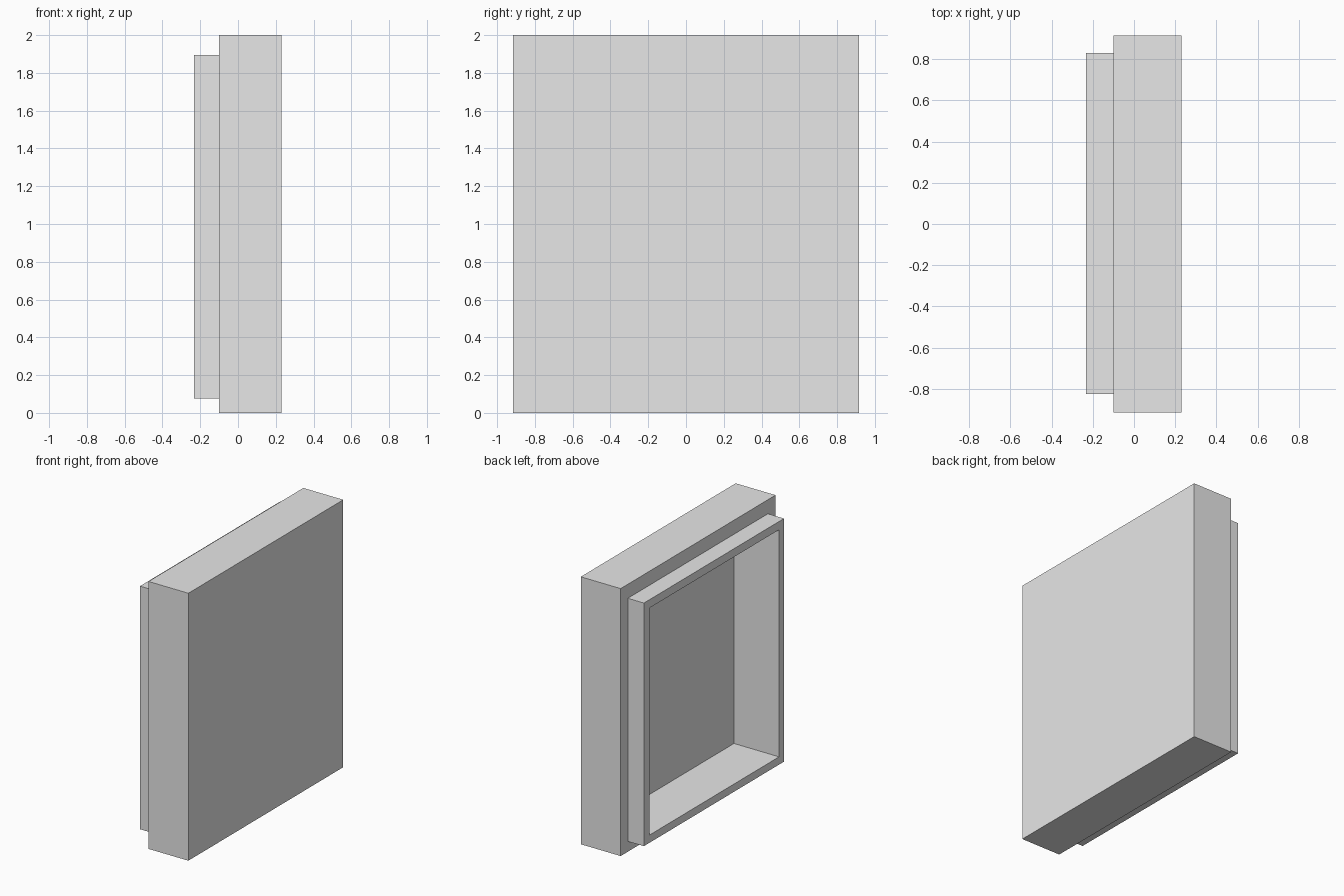
import bpy
import bmesh

if "Cube" in bpy.data.objects:
    bpy.data.objects.remove(bpy.data.objects["Cube"], do_unlink=True)

# Single plain grey finish
grey = bpy.data.materials.new("plain_grey")
grey.use_nodes = True
colour = (0.8, 0.8, 0.8, 1.0)
grey.diffuse_color = colour
grey.node_tree.nodes["Principled BSDF"].inputs["Base Color"].default_value = colour

# Rectangles in the YZ plane: y_min, y_max, z_min, z_max
BODY = (-0.915, 0.915, 0.0, 2.0)
RIM = (-0.825, 0.83, 0.077, 1.895)
OPENING = (-0.767, 0.767, 0.135, 1.833)

# Face x positions
FRONT, STEP, RIM_END, CAVITY_FLOOR = 0.23, -0.1, -0.233, 0.14


def rectangle(bm, x, bounds):
    y0, y1, z0, z1 = bounds
    return [bm.verts.new((x, y, z)) for y, z in
            ((y0, z0), (y1, z0), (y1, z1), (y0, z1))]


def bridge(bm, a, b):
    for i in range(4):
        j = (i + 1) % 4
        bm.faces.new((a[i], a[j], b[j], b[i]))


# Stepped open box: outer body, raised rim, then the hollow inside
bm = bmesh.new()
sections = [(FRONT, BODY), (STEP, BODY), (STEP, RIM), (RIM_END, RIM),
            (RIM_END, OPENING), (CAVITY_FLOOR, OPENING)]
loops = [rectangle(bm, x, bounds) for x, bounds in sections]
for a, b in zip(loops, loops[1:]):
    bridge(bm, a, b)
bm.faces.new(loops[0])
bm.faces.new(loops[-1])
bmesh.ops.recalc_face_normals(bm, faces=bm.faces[:])

mesh = bpy.data.meshes.new("hollow_panel_box")
bm.to_mesh(mesh)
bm.free()
mesh.materials.append(grey)
box = bpy.data.objects.new("hollow_panel_box", mesh)
bpy.context.collection.objects.link(box)
